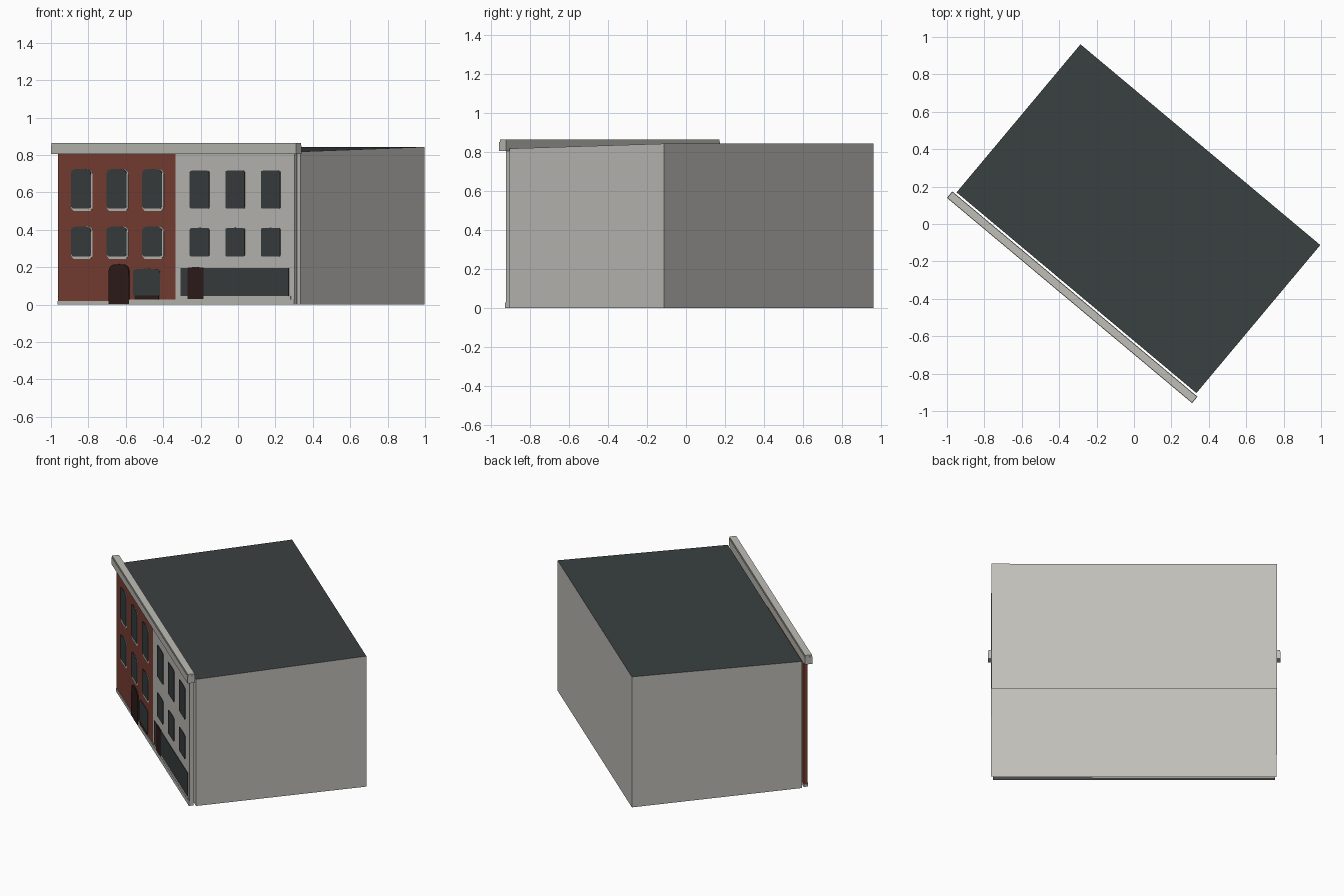
import bpy, bmesh, math
from mathutils import Matrix

if "Cube" in bpy.data.objects:
    bpy.data.objects.remove(bpy.data.objects["Cube"])

# Everything is laid out in a facade-aligned frame (u along, v depth, z up), then turned
TURN = Matrix.Rotation(-math.atan2(0.642, 0.767), 4, 'Z')

def material(name, r, g, b):
    m = bpy.data.materials.new(name)
    m.diffuse_color = (r, g, b, 1)
    m.use_nodes = True
    m.node_tree.nodes["Principled BSDF"].inputs["Base Color"].default_value = m.diffuse_color
    return m

STONE = material("light_stone", 0.53, 0.52, 0.49)
TRIM = material("pale_trim", 0.52, 0.515, 0.475)
BRICK = material("red_brick", 0.2, 0.052, 0.035)
SLATE = material("dark_slate_glass", 0.042, 0.051, 0.051)
MAROON = material("dark_maroon", 0.03, 0.012, 0.012)

WALL_V = -0.515   # front plane of the facade
BACK_V = -0.492   # its back plane, a small gap before the main block

def finish(bm, name, *mats):
    bm.transform(TURN)
    me = bpy.data.meshes.new(name)
    bm.to_mesh(me)
    bm.free()
    for m in mats:
        me.materials.append(m)
    ob = bpy.data.objects.new(name, me)
    bpy.context.collection.objects.link(ob)
    return ob

def box(name, u, v, z, mat):
    bm = bmesh.new()
    bmesh.ops.create_cube(bm, size=1)
    for p in bm.verts:
        p.co = [(r[0] + r[1]) / 2 + c * (r[1] - r[0]) for c, r in zip(p.co, (u, v, z))]
    return finish(bm, name, mat)

def panel(name, u0, u1, z0, z1, rise, proud, mat, corner=0.0):
    """Thin plate on the facade with a softly arched top and optional cut lower corners."""
    mid, half = (u0 + u1) / 2, (u1 - u0) / 2
    pts = [(u0, z0 + corner), (u0 + corner, z0), (u1 - corner, z0), (u1, z0 + corner)] if corner \
        else [(u0, z0), (u1, z0)]
    n = 10 if rise else 1
    for i in range(n + 1):
        a = math.pi * i / n
        c, s = math.cos(a), max(math.sin(a), 0.0)
        pts.append((mid + half * math.copysign(abs(c) ** 0.6, c), z1 - rise + rise * s ** 0.6))
    bm = bmesh.new()
    face = bm.faces.new([bm.verts.new((p, WALL_V + 0.001, q)) for p, q in pts])
    ext = bmesh.ops.extrude_face_region(bm, geom=[face])
    for e in ext["geom"]:
        if isinstance(e, bmesh.types.BMVert):
            e.co.y = WALL_V - proud
    bmesh.ops.recalc_face_normals(bm, faces=bm.faces)
    return finish(bm, name, mat)

# Main block, open underneath, with a roof rising gently to the back
bm = bmesh.new()
bmesh.ops.create_cube(bm, size=1)
for p in bm.verts:
    back = p.co.y > 0
    top = (0.843 if back else 0.818) if p.co.z > 0 else 0
    p.co = (p.co.x * 1.672, 0.553 if back else -0.479, top)
bm.normal_update()
for f in bm.faces:
    f.material_index = 1 if f.normal.z > 0.5 else 0
bmesh.ops.delete(bm, geom=[f for f in bm.faces if f.normal.z < -0.5], context='FACES_ONLY')
finish(bm, "main_block", STONE, SLATE)

# Two facade fronts, cornice and base
box("brick_front", (-0.825, -0.003), (WALL_V, BACK_V), (0.015, 0.81), BRICK)
box("stone_front", (-0.003, 0.824), (WALL_V, BACK_V), (0.015, 0.81), STONE)
box("cornice", (-0.857, 0.853), (-0.535, -0.490), (0.805, 0.852), TRIM)
box("cornice_cap", (-0.855, 0.851), (-0.533, -0.492), (0.852, 0.863), TRIM)
box("base_left", (-0.825, -0.419), (WALL_V - 0.004, BACK_V), (0, 0.02), TRIM)
box("base_right", (-0.419, 0.824), (WALL_V - 0.005, BACK_V), (0, 0.028), TRIM)

# Upper windows: (bottom, top) for each floor, three per front
for floor, (z0, z1) in enumerate(((0.257, 0.418), (0.513, 0.725))):
    for i in (-1, 0, 1):
        tag = f"{floor}_{i + 1}"
        c = -0.412 + 0.248 * i
        panel("brick_window_frame_" + tag, c - 0.07, c + 0.078, z0 - 0.012, z1,
              0.03, 0.002, TRIM, 0.015)
        panel("brick_window_glass_" + tag, c - 0.07, c + 0.068, z0, z1, 0.03, 0.004, SLATE, 0.012)
        c = 0.412 + 0.248 * i
        panel("stone_window_glass_" + tag, c - 0.067, c + 0.067, z0, z1 - 0.007,
              0.01, 0.003, SLATE, 0.006)

# Ground floor of the brick front
panel("arched_door", -0.467, -0.325, 0.004, 0.216, 0.06, 0.0065, MAROON)
panel("ground_window", -0.3, -0.112, 0.05, 0.192, 0.02, 0.003, SLATE)
panel("panel_below_window", -0.287, -0.12, 0.028, 0.05, 0, 0.003, MAROON)

# Shopfront of the stone front
panel("shop_glass", 0.033, 0.785, 0.045, 0.195, 0, 0.003, SLATE)
panel("shop_sill", 0.023, 0.8, 0.028, 0.045, 0, 0.004, TRIM)
panel("shop_door", 0.082, 0.194, 0.029, 0.2, 0.01, 0.005, MAROON)
